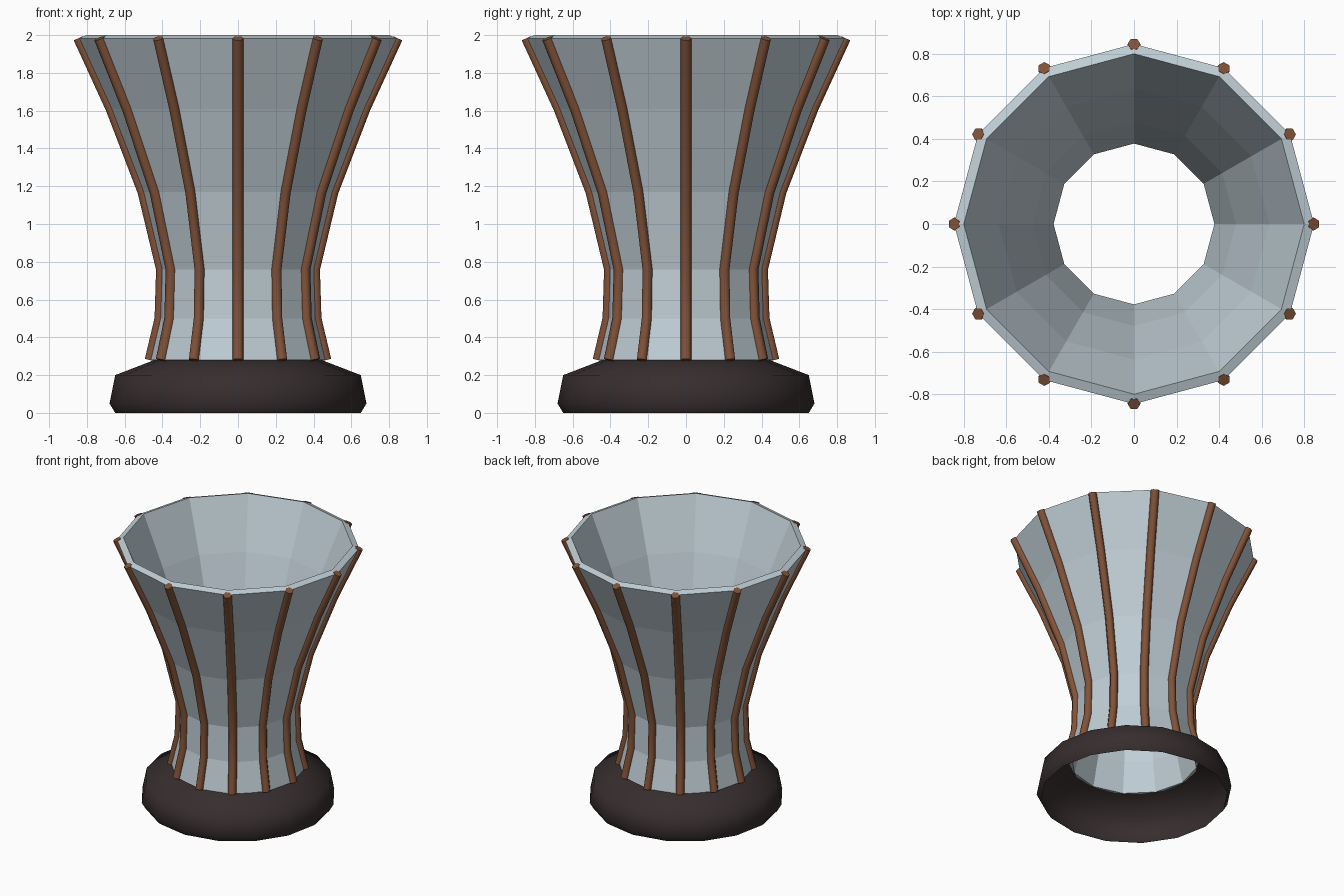
import bpy, bmesh, math

if "Cube" in bpy.data.objects:
    bpy.data.objects.remove(bpy.data.objects["Cube"])

SIDES = 12
# outer and inner shell profiles as (radius, height)
OUTER = [(0.468, 0.28), (0.416, 0.50), (0.408, 0.76),
         (0.506, 1.17), (0.675, 1.61), (0.846, 1.983)]
INNER = [(0.44, 0.275), (0.386, 0.497), (0.378, 0.767),
         (0.479, 1.182), (0.637, 1.628), (0.80, 2.0)]


def material(name, rgb):
    m = bpy.data.materials.new(name)
    m.diffuse_color = (*rgb, 1)
    m.use_nodes = True
    m.node_tree.nodes["Principled BSDF"].inputs["Base Color"].default_value = m.diffuse_color
    return m


GREY = material("pale blue grey", (0.53, 0.62, 0.67))
BROWN = material("copper brown", (0.22, 0.085, 0.04))
DARK = material("dark brown", (0.038, 0.027, 0.027))


def lathe(name, profile, sides, mat, closed=False, smooth=False):
    bm = bmesh.new()
    rings = []
    for r, z in profile:
        rings.append([bm.verts.new((r * math.cos(2 * math.pi * i / sides),
                                    r * math.sin(2 * math.pi * i / sides), z))
                      for i in range(sides)])
    n = len(rings)
    for k in range(n if closed else n - 1):
        a, b = rings[k], rings[(k + 1) % n]
        for i in range(sides):
            j = (i + 1) % sides
            f = bm.faces.new((a[i], a[j], b[j], b[i]))
            f.smooth = smooth
    me = bpy.data.meshes.new(name)
    bm.to_mesh(me)
    bm.free()
    me.materials.append(mat)
    ob = bpy.data.objects.new(name, me)
    bpy.context.collection.objects.link(ob)
    return ob


# faceted flared shell with a sloping rim
lathe("shell", OUTER + INNER[::-1], SIDES, GREY, closed=True)

# hollow base skirt, open underneath
base = lathe("base", [(0.65, 0.0), (0.68, 0.05), (0.65, 0.20), (0.45, 0.277)],
             16, DARK, smooth=True)

# ribs: six-sided rods along every shell corner
for i in range(SIDES):
    a = 2 * math.pi * i / SIDES
    cu = bpy.data.curves.new("rib_path", 'CURVE')
    cu.dimensions = '3D'
    cu.bevel_depth = 0.03
    cu.bevel_resolution = 1
    cu.use_fill_caps = True
    sp = cu.splines.new('POLY')
    sp.points.add(len(OUTER) - 1)
    for p, (r, z) in zip(sp.points, OUTER):
        p.co = (r * math.cos(a), r * math.sin(a), z, 1)
    cu.materials.append(BROWN)
    ob = bpy.data.objects.new(f"rib_{i + 1}", cu)
    bpy.context.collection.objects.link(ob)
    bpy.ops.object.select_all(action='DESELECT')
    ob.select_set(True)
    bpy.context.view_layer.objects.active = ob
    bpy.ops.object.convert(target='MESH')
    bpy.ops.object.shade_smooth_by_angle(angle=math.radians(65))
